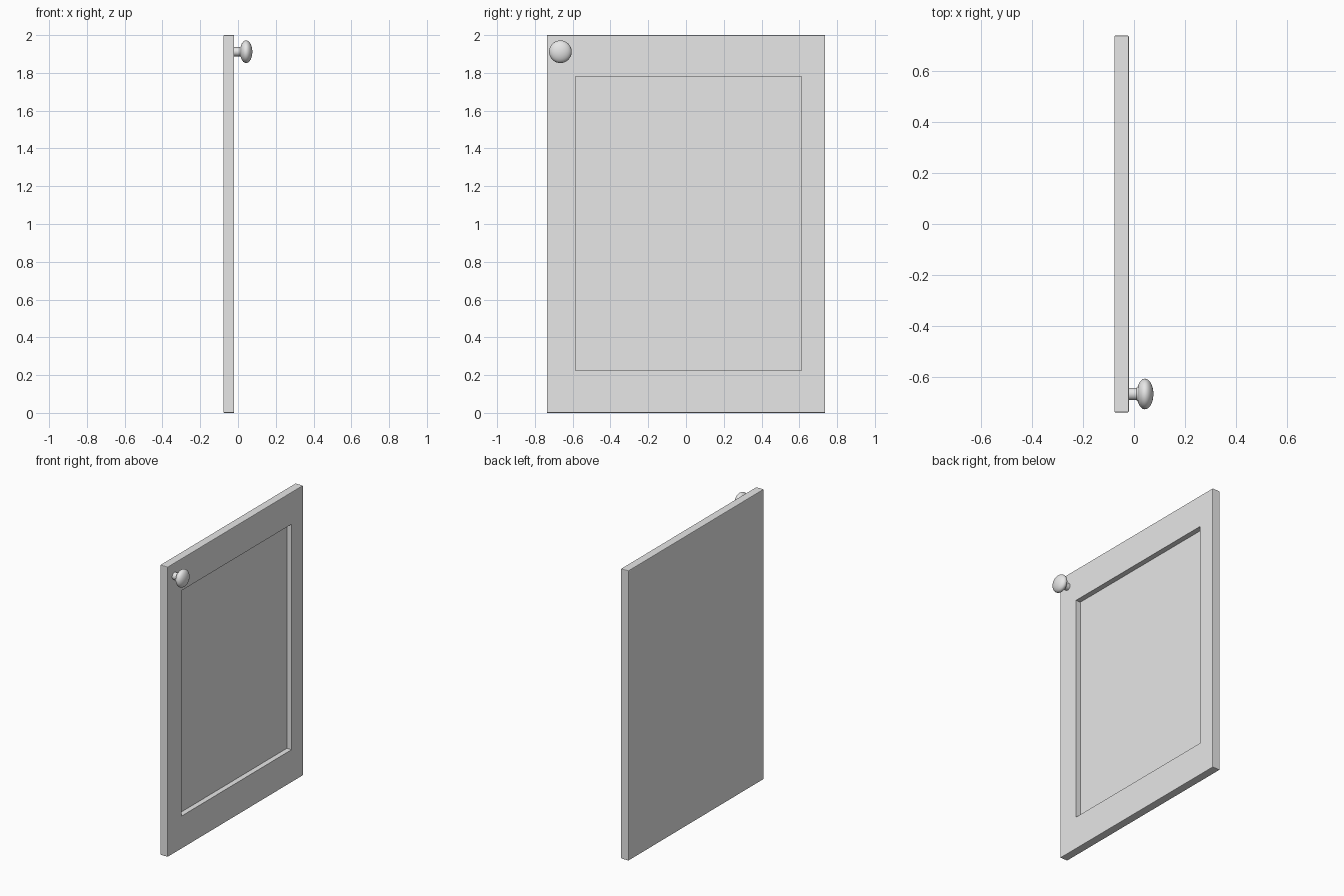
import bpy, bmesh, math
from mathutils import Vector, Matrix

cube = bpy.data.objects.get("Cube")
if cube:
    bpy.data.objects.remove(cube, do_unlink=True)

grey = bpy.data.materials.new("light_grey")
grey.use_nodes = True
grey.diffuse_color = (0.8, 0.8, 0.8, 1)
grey.node_tree.nodes["Principled BSDF"].inputs["Base Color"].default_value = (0.8, 0.8, 0.8, 1)


def finish(bm, name):
    bmesh.ops.recalc_face_normals(bm, faces=bm.faces[:])
    mesh = bpy.data.meshes.new(name)
    bm.to_mesh(mesh)
    bm.free()
    mesh.materials.append(grey)
    obj = bpy.data.objects.new(name, mesh)
    bpy.context.collection.objects.link(obj)
    return obj


# Door panel: slab with softened edges
BACK, FRONT, HALF_WIDTH, HEIGHT = -0.077, -0.02, 0.737, 2.0
bm = bmesh.new()
bmesh.ops.create_cube(bm, size=1)
for v in bm.verts:
    v.co = Vector((v.co.x * (FRONT - BACK) + (FRONT + BACK) / 2,
                   v.co.y * 2 * HALF_WIDTH, (v.co.z + 0.5) * HEIGHT))
bmesh.ops.bevel(bm, geom=bm.edges[:], offset=0.004, segments=2, profile=0.5, affect='EDGES')

# Recessed rectangle in the knob side
Y0, Y1, Z0, Z1, DEPTH = -0.585, 0.612, 0.225, 1.78, 0.036
bm.normal_update()
face = max((f for f in bm.faces if f.normal.x > 0.99), key=lambda f: f.calc_area())
bmesh.ops.inset_region(bm, faces=[face], thickness=0.1)
for v in face.verts:
    v.co.y = Y0 if v.co.y < 0 else Y1
    v.co.z = Z0 if v.co.z < HEIGHT / 2 else Z1
floor = bmesh.ops.extrude_discrete_faces(bm, faces=[face])["faces"][0]
bmesh.ops.translate(bm, verts=floor.verts[:], vec=(-DEPTH, 0, 0))
finish(bm, "door_panel")

# Knob: stem and flattened round head, turned about the x axis
profile = [(-0.025, 0), (-0.025, 0.024), (0.010, 0.024), (0.016, 0.030)]
CENTRE, RADIUS = 0.043, 0.060
for i in range(12):
    a = math.radians(145 - 145 * i / 11)
    profile.append((CENTRE + 0.033 * math.cos(a), RADIUS * math.sin(a)))
bm = bmesh.new()
verts = [bm.verts.new((x, 0, r)) for x, r in profile]
edges = [bm.edges.new(pair) for pair in zip(verts, verts[1:])]
bmesh.ops.spin(bm, geom=verts + edges, cent=(0, 0, 0), axis=(1, 0, 0),
               angle=math.tau, steps=32, use_merge=True)
bmesh.ops.remove_doubles(bm, verts=bm.verts[:], dist=0.0002)
bmesh.ops.transform(bm, matrix=Matrix.Translation((0, -0.665, 1.912)), verts=bm.verts[:])
knob = finish(bm, "knob")
bpy.ops.object.select_all(action='DESELECT')
knob.select_set(True)
bpy.context.view_layer.objects.active = knob
bpy.ops.object.shade_smooth_by_angle(angle=math.radians(35))
